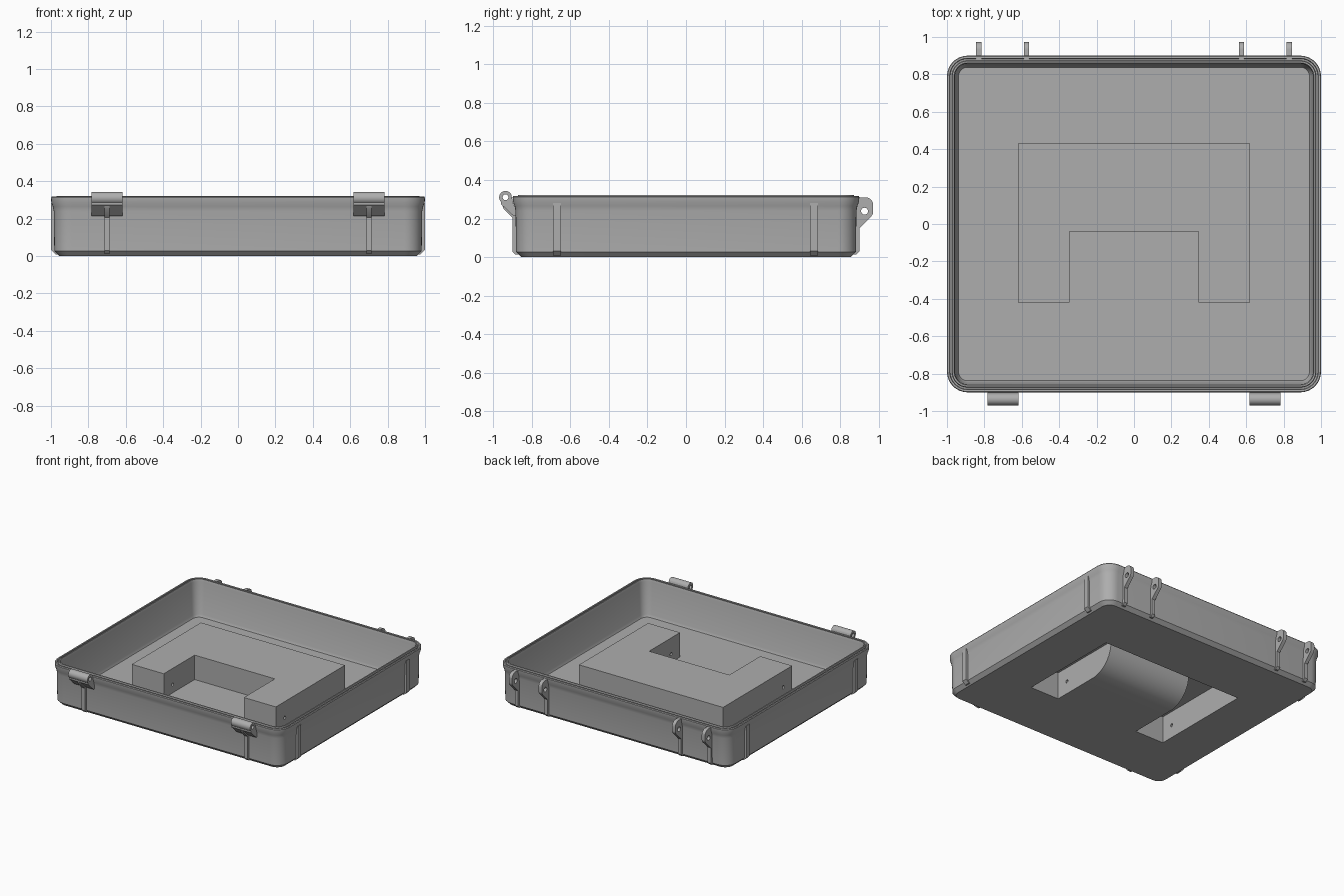
import bpy, bmesh
from math import sin, cos, pi, radians

cube = bpy.data.objects.get("Cube")
if cube:
    bpy.data.objects.remove(cube, do_unlink=True)

grey = bpy.data.materials.new("plain grey")
grey.use_nodes = True
GREY = (0.42, 0.42, 0.42, 1)
grey.diffuse_color = GREY
grey.node_tree.nodes["Principled BSDF"].inputs["Base Color"].default_value = GREY
parts = []


def finish(name, bm):
    bmesh.ops.recalc_face_normals(bm, faces=bm.faces)
    mesh = bpy.data.meshes.new(name)
    bm.to_mesh(mesh)
    bm.free()
    mesh.materials.append(grey)
    obj = bpy.data.objects.new(name, mesh)
    bpy.context.collection.objects.link(obj)
    return obj


def loft(name, rings):
    """Skin a stack of closed rings and cap both ends."""
    bm = bmesh.new()
    rows = [[bm.verts.new(p) for p in ring] for ring in rings]
    n = len(rows[0])
    for low, high in zip(rows, rows[1:]):
        for i in range(n):
            j = (i + 1) % n
            bm.faces.new((low[i], low[j], high[j], high[i]))
    bm.faces.new(rows[0])
    bm.faces.new(rows[-1])
    return finish(name, bm)


def prism(name, axis, start, end, profile):
    """Extrude a 2D profile along an axis."""
    place = {"X": lambda t, p: (t, p[0], p[1]),
             "Y": lambda t, p: (p[0], t, p[1]),
             "Z": lambda t, p: (p[0], p[1], t)}[axis]
    return loft(name, [[place(t, p) for p in profile] for t in (start, end)])


def arc(cx, cy, r, a0, a1, steps):
    angles = [radians(a0 + (a1 - a0) * i / steps) for i in range(steps + 1)]
    return [(cx + r * cos(a), cy + r * sin(a)) for a in angles]


def circle(cx, cy, r, n=24):
    return arc(cx, cy, r, 0, 360 - 360 / n, n - 1)


def rect(x0, x1, y0, y1):
    return [(x0, y0), (x1, y0), (x1, y1), (x0, y1)]


def combine(obj, operations):
    """Apply boolean helpers, then remove them."""
    for kind, helper in operations:
        helper.hide_render = True
        mod = obj.modifiers.new(kind.lower(), "BOOLEAN")
        mod.operation, mod.object, mod.solver = kind, helper, "EXACT"
    graph = bpy.context.evaluated_depsgraph_get()
    graph.update()
    mesh = bpy.data.meshes.new_from_object(obj.evaluated_get(graph))
    obj.modifiers.clear()
    obj.data = mesh
    for kind, helper in operations:
        bpy.data.objects.remove(helper, do_unlink=True)
    return obj


def tray_ring(inset, z, radius=0.11):
    hx, hy, r = 1 - inset, 0.9 - inset, max(radius - inset, 0.03)
    ring = []
    for sx, sy, a in ((1, 1, 0), (-1, 1, 90), (-1, -1, 180), (1, -1, 270)):
        ring += arc(sx * (hx - r), sy * (hy - r), r, a, a + 90, 8)
    return [(x, y, z) for x, y in ring]


# Tray shell: chamfered foot, flared lip, sealing groove, drafted inner wall
section = [(0.045, 0), (0.018, 0.027), (0.015, 0.24), (0.010, 0.265), (0.002, 0.285),
           (0, 0.312), (0.004, 0.318), (0.014, 0.318), (0.017, 0.305), (0.026, 0.305),
           (0.029, 0.322), (0.038, 0.322), (0.043, 0.305), (0.052, 0.055),
           (0.062, 0.036)]
tray = loft("tray", [tray_ring(d, z) for d, z in section])

# U-shaped raised housing in the floor, hollow from below
outline = [(-0.62, -0.42), (-0.345, -0.42), (-0.345, -0.04), (0.345, -0.04),
           (0.345, -0.42), (0.62, -0.42), (0.62, 0.43), (-0.62, 0.43)]
operations = [("UNION", prism("housing", "Z", 0.015, 0.226, outline))]
for s in (-1, 1):
    pocket = prism("pocket_cutter", "Z", -0.05, 0.21,
                   rect(*sorted((s * 0.358, s * 0.606)), -0.406, 0.416))
    operations.append(("DIFFERENCE", pocket))
# Grip hollow with a rounded front face
grip = arc(-0.026, 0.2, 0.2, 270, 360, 16) + [(0.174, 0.209), (0.415, 0.209),
                                            (0.415, -0.04), (-0.026, -0.04)]
operations.append(("DIFFERENCE", prism("grip_cutter", "X", -0.36, 0.36, grip)))
operations.append(("DIFFERENCE", prism("pivot_cutter", "X", -0.7, 0.7,
                                       circle(-0.31, 0.1, 0.012))))
parts.append(combine(tray, operations))

# Hinge lugs with ribs running down the back wall
lug = ([(0.87, 0.012), (0.884, 0.012), (0.9, 0.03), (0.9, 0.15), (0.962, 0.212)]
       + arc(0.938, 0.236, 0.034, -30, 0, 3) + arc(0.932, 0.27, 0.04, 0, 90, 8)
       + [(0.87, 0.31)])
for x in (-0.83, -0.575, 0.575, 0.83):
    part = prism("hinge_lug", "X", x - 0.014, x + 0.014, lug)
    hole = prism("hole_cutter", "X", x - 0.1, x + 0.1, circle(0.927, 0.238, 0.018))
    parts.append(combine(part, [("DIFFERENCE", hole)]))

# Latch brackets and their supporting ribs on the front wall
bracket = (arc(-0.937, 0.31, 0.033, 25, 225, 18)
           + [(-0.96, 0.274), (-0.895, 0.213), (-0.87, 0.213), (-0.87, 0.27),
              (-0.895, 0.27)])
front_rib = [(-0.87, 0.012), (-0.884, 0.012), (-0.902, 0.03), (-0.902, 0.205),
             (-0.948, 0.252), (-0.955, 0.272), (-0.87, 0.27)]
for s in (-1, 1):
    x = s * 0.7
    part = prism("latch_bracket", "X", x - 0.083, x + 0.083, bracket)
    hole = prism("hole_cutter", "X", x - 0.1, x + 0.1, circle(-0.937, 0.31, 0.015))
    parts.append(combine(part, [("DIFFERENCE", hole)]))
    parts.append(prism("front_rib", "X", x - 0.014, x + 0.014, front_rib))

    # Ribs on the side walls
    side_rib = [(s * 0.965, 0.008), (s * 0.975, 0.008), (s * 0.999, 0.032),
                (s * 0.999, 0.28), (s * 0.965, 0.28)]
    for y in (-0.67, 0.665):
        parts.append(prism("side_rib", "Y", y - 0.02, y + 0.02, side_rib))

# Smooth curved surfaces while keeping crisp edges
bpy.ops.object.select_all(action="DESELECT")
for obj in parts:
    obj.select_set(True)
bpy.context.view_layer.objects.active = tray
bpy.ops.object.shade_smooth_by_angle(angle=radians(28))
